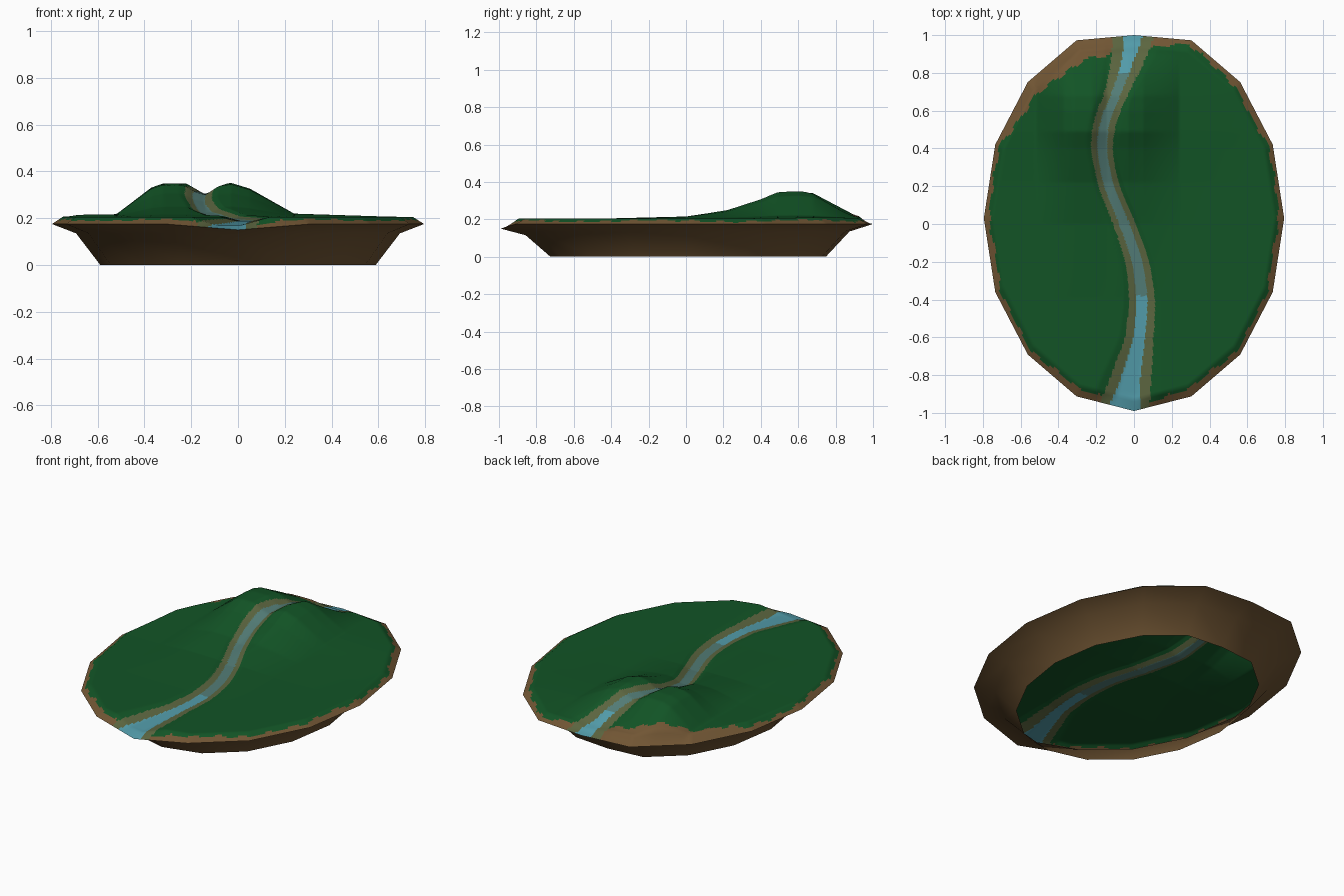
import bpy, bmesh, math

if "Cube" in bpy.data.objects:
    bpy.data.objects.remove(bpy.data.objects["Cube"])

SIDES, SUB, RINGS = 16, 26, 84
CY, RX, RY = 0.03, 0.795, 1.02


def lerp_table(t, pts):
    """Piecewise linear lookup."""
    if t <= pts[0][0]:
        return pts[0][1]
    for (a, va), (b, vb) in zip(pts, pts[1:]):
        if t <= b:
            return va + (vb - va) * (t - a) / (b - a)
    return pts[-1][1]


def smooth_table(t, pts):
    """Lookup with the corners rounded a little."""
    return sum(lerp_table(t + d, pts) for d in (-.06, -.03, 0, .03, .06)) / 5


# River centre x, bank half width and water half width along y
RIVER = [(-1, -.06), (-.8, -.015), (-.6, .03), (-.4, .045), (-.2, .02), (0, -.05),
         (.2, -.135), (.4, -.175), (.55, -.155), (.7, -.09), (.85, -.035), (1, 0)]
BANK = [(-1, .14), (-.85, .115), (-.6, .075), (-.3, .065), (.3, .055), (.7, .065), (1, .11)]
WATER = [(-1, .09), (-.85, .055), (-.6, .03), (.7, .025), (.85, .03), (1, .05)]
# Hill silhouettes across and along
HILL_X = [(-.52, .08), (-.37, .88), (-.32, 1), (-.22, 1), (-.14, .82), (-.09, .95),
          (-.03, 1.02), (.05, .85), (.24, .1), (.6, .02), (.75, 0)]
HILL_Y = [(-.4, 0), (0, .07), (.22, .3), (.4, .7), (.49, .96), (.6, 1), (.68, .94),
          (.9, .13), (.97, 0)]

# Materials
COLOURS = {"grass green": (.006, .088, .019), "earth brown": (.165, .092, .034),
           "river bank": (.105, .13, .05), "shallow water": (.085, .20, .18),
           "clear water": (.085, .33, .40)}
MATS = []
for name, c in COLOURS.items():
    m = bpy.data.materials.new(name)
    m.diffuse_color = (*c, 1)
    m.use_nodes = True
    m.node_tree.nodes["Principled BSDF"].inputs["Base Color"].default_value = m.diffuse_color
    MATS.append(m)


def outline(k, sub):
    """Point on the sixteen-sided outline, with sub points per side."""
    def corner(i):
        a = 2 * math.pi * i / SIDES
        return RX * math.cos(a), min(1.0, CY + RY * math.sin(a))
    i, f = divmod(k, sub)
    f /= sub
    (x0, y0), (x1, y1) = corner(i), corner(i + 1)
    return x0 + (x1 - x0) * f, y0 + (y1 - y0) * f


def front_dip(x, y):
    return .025 * max(0, 1 - abs(x) / .31) if y < -.7 else 0


def height(x, y, r):
    d = abs(x - smooth_table(y, RIVER)) / lerp_table(y, BANK)
    top = .205 + .143 * lerp_table(x, HILL_X) * lerp_table(y, HILL_Y)
    depth = .018 + .018 * max(0, min(1, (-y - .6) / .3))
    top -= depth * max(0, min(1, 1.4 - d))
    rim = .175 - front_dip(x, y)
    t = max(0, min(1, (1 - r) / .06))
    return rim + (top - rim) * t


def colour(x, y, r):
    d = abs(x - smooth_table(y, RIVER))
    if d < lerp_table(y, WATER):
        return 4 if y > .8 or y < -.38 else 3
    if d < lerp_table(y, BANK):
        return 2
    # Scalloped grass edge, set further back at the rear left
    a = math.atan2((y - CY) / RY, x / RX)
    back = max(0, 1 - abs(a - 2.0) / .75)
    edge = .955 - .09 * back + .02 * abs(math.sin(a * 19)) + .008 * math.sin(a * 7)
    return 0 if r < edge else 1


def finish(bm, name):
    me = bpy.data.meshes.new(name)
    for m in MATS:
        me.materials.append(m)
    bm.to_mesh(me)
    bm.free()
    ob = bpy.data.objects.new(name, me)
    bpy.context.collection.objects.link(ob)
    for p in me.polygons:
        p.use_smooth = True
    return ob


def bridge(bm, a, b):
    n = len(a)
    return [bm.faces.new((a[i], b[i], b[(i + 1) % n], a[(i + 1) % n])) for i in range(n)]


# Terrain: concentric rings from the middle to the rim
bm = bmesh.new()
N = SIDES * SUB
edge = [outline(k, SUB) for k in range(N)]
radii = [i / RINGS for i in range(1, RINGS + 1)]
rings = []
for r in radii:
    ring = []
    for ex, ey in edge:
        x, y = ex * r, CY + (ey - CY) * r
        ring.append(bm.verts.new((x, y, height(x, y, r))))
    rings.append(ring)
centre = bm.verts.new((0, CY, height(0, CY, 0)))
for i in range(N):
    bm.faces.new((centre, rings[0][i], rings[0][(i + 1) % N]))
for j in range(RINGS - 1):
    for f in bridge(bm, rings[j], rings[j + 1]):
        c = f.calc_center_median()
        f.material_index = colour(c.x, c.y, (radii[j] + radii[j + 1]) / 2)
for f in bm.faces:
    if len(f.verts) == 3:
        c = f.calc_center_median()
        f.material_index = colour(c.x, c.y, 0)
finish(bm, "terrain")

# Earth skirt: rim, undercut and open base
bm = bmesh.new()
rings = []
for r, z, dip in ((1, .175, 1), (.87, .135, .8), (.74, 0, 0)):
    ring = []
    for k in range(SIDES):
        ex, ey = outline(k, 1)
        ring.append(bm.verts.new((ex * r, CY + (ey - CY) * r, z - dip * front_dip(ex, ey))))
    rings.append(ring)
for a, b in zip(rings, rings[1:]):
    for f in bridge(bm, a, b):
        f.material_index = 1
finish(bm, "earth_skirt")
